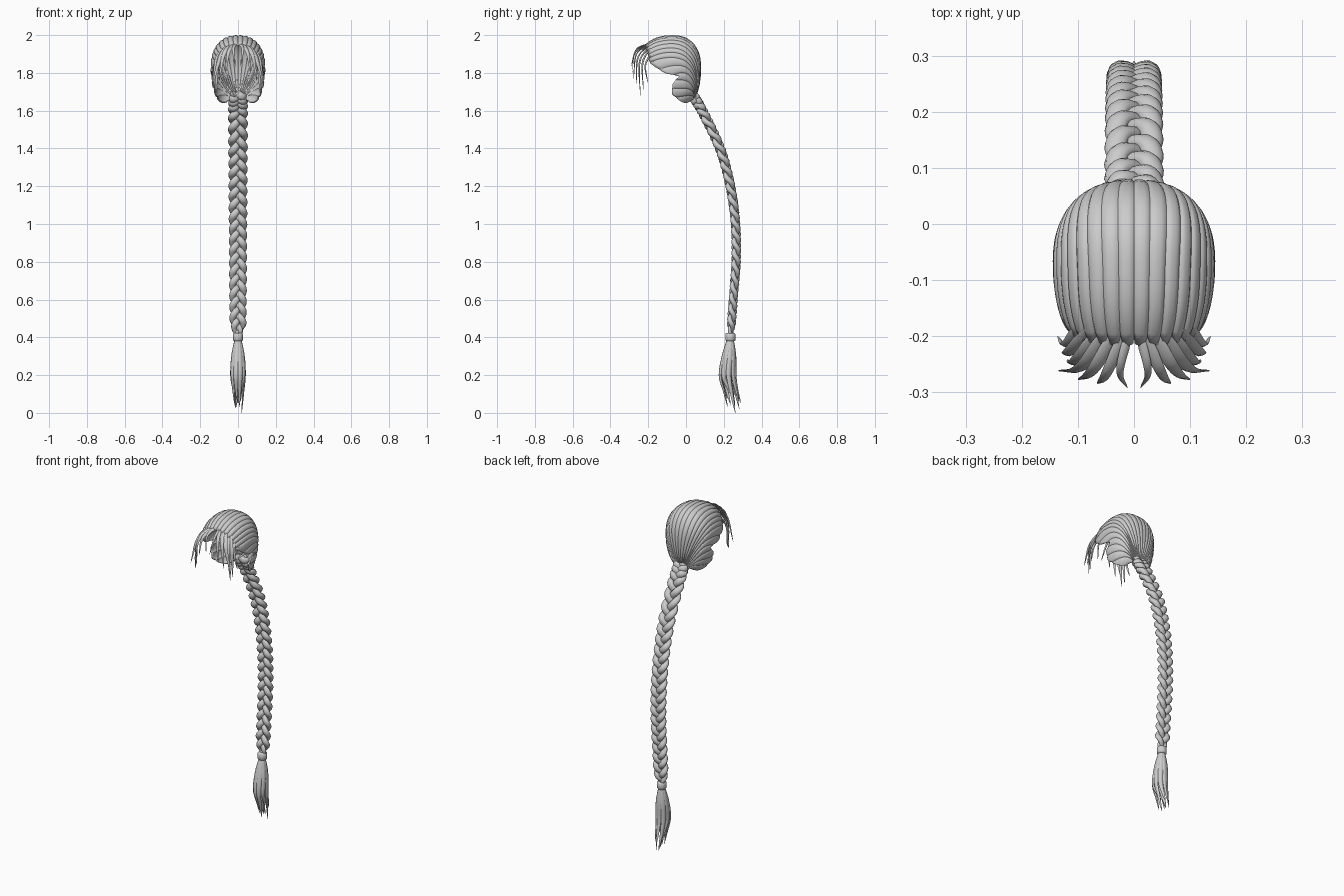
import bpy, bmesh, math
from math import sin, cos, pi
from mathutils import Vector

if "Cube" in bpy.data.objects:
    bpy.data.objects.remove(bpy.data.objects["Cube"])

hair = bpy.data.materials.new("light grey hair")
hair.diffuse_color = (0.6, 0.6, 0.6, 1)
hair.use_nodes = True
hair.node_tree.nodes["Principled BSDF"].inputs["Base Color"].default_value = hair.diffuse_color


def finish(name, bm, angle=50):
    me = bpy.data.meshes.new(name)
    bm.to_mesh(me)
    bm.free()
    me.materials.append(hair)
    ob = bpy.data.objects.new(name, me)
    bpy.context.collection.objects.link(ob)
    bpy.ops.object.select_all(action='DESELECT')
    ob.select_set(True)
    bpy.context.view_layer.objects.active = ob
    bpy.ops.object.shade_smooth_by_angle(angle=math.radians(angle))
    return ob


def spline(points, t):
    """Catmull-Rom point at t in 0..1."""
    p = [Vector(q) for q in points]
    p = [2 * p[0] - p[1]] + p + [2 * p[-1] - p[-2]]
    n = len(p) - 3
    i = min(int(t * n), n - 1)
    f = t * n - i
    a, b, c, d = p[i:i + 4]
    return 0.5 * (2 * b + (c - a) * f + (2 * a - 5 * b + 4 * c - d) * f * f
                  + (3 * b - a - 3 * c + d) * f ** 3)


def tube(bm, path, normal, size, sides=8):
    """Flattened tube; size(t) gives half width and half thickness."""
    rings, last = [], len(path) - 1
    for i, p in enumerate(path):
        tan = (path[min(i + 1, last)] - path[max(i - 1, 0)]).normalized()
        side = tan.cross(Vector(normal)).normalized()
        out = side.cross(tan)
        w, h = size(i / last)
        rings.append([bm.verts.new(p + side * w * cos(2 * pi * k / sides)
                                   + out * h * sin(2 * pi * k / sides)) for k in range(sides)])
    faces = [bm.faces.new(rings[0]), bm.faces.new(rings[-1][::-1])]
    for a, b in zip(rings, rings[1:]):
        for k in range(sides):
            m = (k + 1) % sides
            faces.append(bm.faces.new((a[k], b[k], b[m], a[m])))
    bmesh.ops.recalc_face_normals(bm, faces=faces)


def lock(bm, points, normal, width, thick, root=0.5):
    """Pointed lock of hair."""
    def size(t):
        k = min(1, root + 2 * t) * (1 - t) ** 0.65 + 0.02
        return width * k, thick * k
    tube(bm, [spline(points, i / 14) for i in range(15)], normal, size)


# Scalp cap: combed locks running from the hairline over the dome to the nape
C = Vector((0, -0.07, 1.83))
NAPE = Vector((0.035, 0.05, 1.645))
# across, hairline point, crown point
ROWS = [(0, (0, -.215, 1.95), (0, 0, 1.98)),
        (.2, (.06, -.215, 1.94), (.07, 0, 1.95)),
        (.4, (.11, -.21, 1.90), (.115, 0, 1.90)),
        (.55, (.125, -.20, 1.855), (.125, .01, 1.85)),
        (.65, (.135, -.11, 1.80), (.125, .025, 1.80)),
        (.72, (.135, -.035, 1.785), (.115, .035, 1.76)),
        (.8, (.13, -.07, 1.75), (.11, .03, 1.72)),
        (.88, (.115, -.075, 1.70), (.10, .03, 1.69)),
        (.95, (.105, -.04, 1.66), (.08, .03, 1.66)),
        (1, (.06, .01, 1.645), (.05, .03, 1.65))]


def dome(d):
    b = 0.15 if d.y > 0 else 0.19
    c = 0.17 if d.z > 0 else 0.24
    p = 2.3
    return (abs(d.x / 0.145) ** p + abs(d.y / b) ** p + abs(d.z / c) ** p) ** (-1 / p)


def cap_point(u, t, groove):
    s = abs(u)
    for (s0, h0, m0), (s1, h1, m1) in zip(ROWS, ROWS[1:]):
        if s <= s1:
            break
    f = (s - s0) / (s1 - s0)
    H = Vector(h0).lerp(Vector(h1), f) - C
    M = Vector(m0).lerp(Vector(m1), f) - C
    N = NAPE - C
    N.x *= s
    d = H * (1 - t) * (1 - 2 * t) + M * 4 * t * (1 - t) + N * t * (2 * t - 1)
    d.normalize()
    d *= dome(d) - groove * (1 - 0.5 * t)
    return C + Vector((d.x if u >= 0 else -d.x, d.y, d.z))


LOCKS, SUB, ALONG = 13, 6, 26
bm = bmesh.new()
grid = []
for i in range(-LOCKS * SUB, LOCKS * SUB + 1):
    f = (i % SUB) / SUB
    groove = 0.006 * (1 - math.sqrt(max(0, 1 - (2 * f - 1) ** 2)))
    grid.append([bm.verts.new(cap_point(i / (LOCKS * SUB), j / ALONG, groove))
                 for j in range(ALONG + 1)])
for a, b in zip(grid, grid[1:]):
    for j in range(ALONG):
        bm.faces.new((a[j], b[j], b[j + 1], a[j + 1]))
cap = finish("scalp_cap", bm, 40)
mod = cap.modifiers.new("thickness", 'SOLIDIFY')
mod.thickness = 0.006
mod.offset = -1

# Curtain fringe: root, bend and tip of each lock, mirrored
FRINGE = [((.008, -.19, 1.955), (.025, -.262, 1.925), (.012, -.292, 1.83), .010),
          ((.015, -.19, 1.955), (.05, -.268, 1.91), (.065, -.285, 1.80), .014),
          ((.03, -.19, 1.95), (.075, -.262, 1.90), (.10, -.278, 1.76), .016),
          ((.045, -.19, 1.95), (.095, -.255, 1.88), (.136, -.262, 1.73), .017),
          ((.06, -.19, 1.94), (.105, -.245, 1.86), (.118, -.242, 1.68), .016),
          ((.08, -.19, 1.93), (.118, -.23, 1.85), (.122, -.225, 1.70), .015),
          ((.095, -.18, 1.91), (.122, -.215, 1.84), (.136, -.20, 1.74), .013)]
bm = bmesh.new()
for s in (1, -1):
    for r, m, e, w in FRINGE:
        pts = [(s * x, y, z) for x, y, z in (r, m, e)]
        lock(bm, pts, (s * m[0] * 3, -1, 0.3), w, 0.005, 0.6)
finish("fringe", bm)

# Three strand plait along a bowed centre line
SPINE = [(0, .03, 1.69), (0, .085, 1.60), (0, .18, 1.40), (0, .235, 1.20),
         (0, .262, 1.0), (0, .265, .80), (0, .25, .60), (0, .235, .40)]
TURNS, STEPS = 8, 260
bm = bmesh.new()
for strand in range(3):
    path = []
    for i in range(STEPS + 1):
        t = i / STEPS
        p = spline(SPINE, t)
        tan = (spline(SPINE, min(1, t + .01)) - spline(SPINE, max(0, t - .01))).normalized()
        back = Vector((1, 0, 0)).cross(tan)
        if back.y < 0:
            back = -back
        k = (1 - 0.2 * t) * min(1, (1 - t) * 14 + 0.25, t * 12 + 0.5)
        a = 2 * pi * (TURNS * t + strand / 3)
        path.append(p + Vector((0.034 * k * sin(a), 0, 0)) - back * 0.013 * k * sin(2 * a))

    def size(t):
        k = (1 - 0.15 * t) * min(1, (1 - t) * 10 + 0.5)
        return 0.021 * k, 0.016 * k
    tube(bm, path, (0, 1, 0.15), size, 10)
finish("braid", bm)

# Tie around the end of the braid
bm = bmesh.new()
tie = [Vector((0, .235, z)) for z in (.422, .417, .40, .385, .38)]
tube(bm, tie, (0, 1, 0), lambda t: (.027 - .005 * abs(2 * t - 1) ** 4,) * 2, 16)
finish("hair_tie", bm)

# Loose tail below the tie
bm = bmesh.new()
TIPS = [.05, .02, .09, .04, .07, .03, .10, .0, .06]
for k, z in enumerate(TIPS):
    a = 2 * pi * k / len(TIPS) + pi / 2
    c, s = cos(a), sin(a)
    lock(bm, [(.010 * c, .235 + .010 * s, .40),
              (.026 * c, .228 + .028 * s, .31),
              (.034 * c, .219 + .040 * s, .20),
              (.027 * c, .236 + .036 * s, .10 + z * .4),
              (.020 * c, .255 + .036 * s, z)],
         (c, s, 0), .020, .012, 0.4)
lock(bm, [(0, .235, .40), (0, .225, .2), (-.01, .26, .03)], (0, 1, 0), .025, .025, 0.4)
finish("tail", bm)
